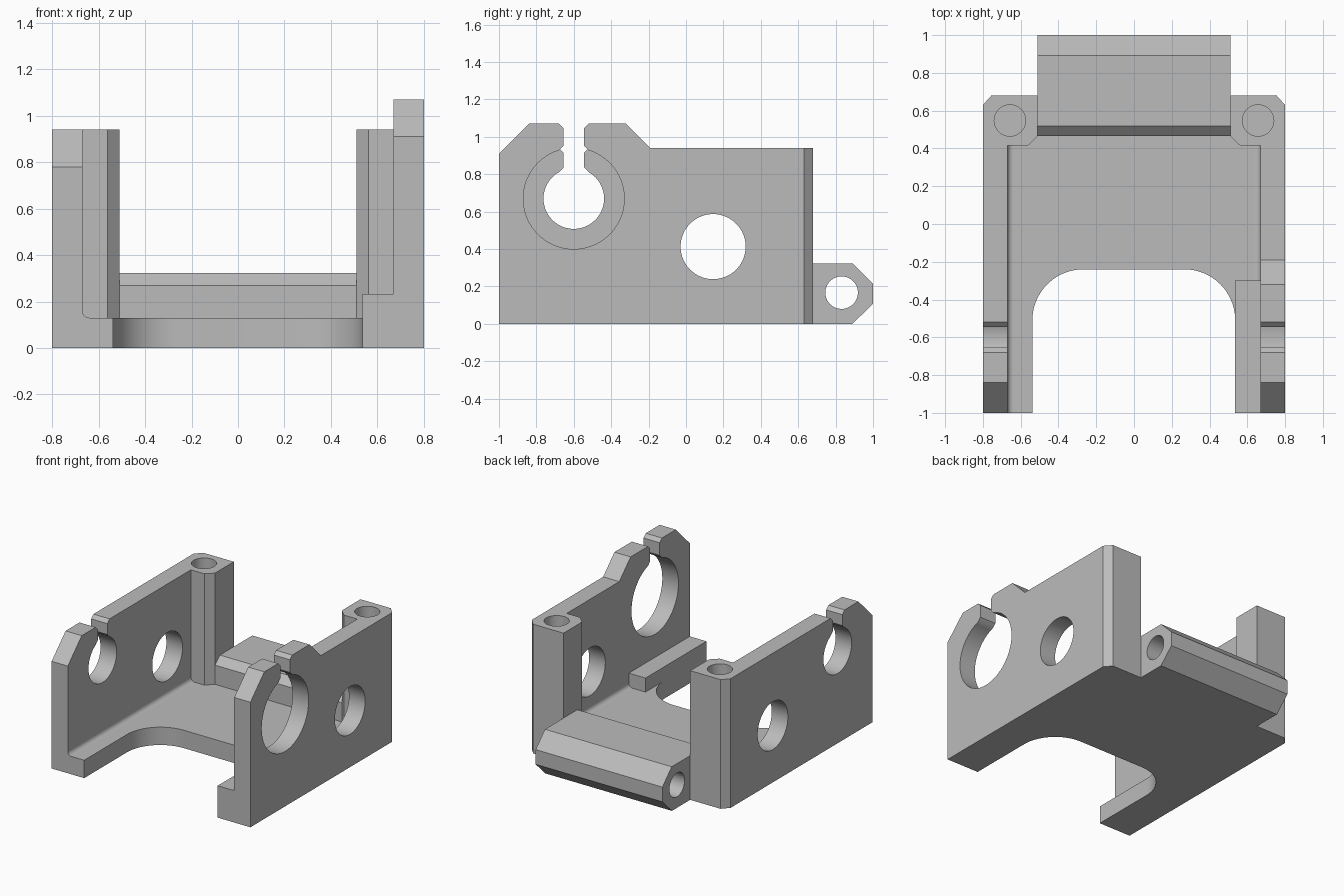
import bpy, bmesh, math

cube = bpy.data.objects.get("Cube")
if cube:
    bpy.data.objects.remove(cube, do_unlink=True)

grey = bpy.data.materials.new("plain grey")
grey.use_nodes = True
COLOUR = (0.5, 0.5, 0.5, 1)
grey.diffuse_color = COLOUR
grey.node_tree.nodes["Principled BSDF"].inputs["Base Color"].default_value = COLOUR

# Outer faces, inner wall faces and floor height
OUT, INN, FLOOR, WALL_TOP = 0.80, 0.67, 0.13, 0.94
LUG_X, POST_Y, LUG_Y = 0.51, 0.415, 0.465


def arc(cx, cy, r, start, end, n=24):
    """Points along an arc, angles in degrees."""
    angles = [math.radians(start + (end - start) * i / n) for i in range(n + 1)]
    return [(cx + r * math.cos(t), cy + r * math.sin(t)) for t in angles]


def prism(name, points, axis, lo, hi):
    """Extrude a closed outline along one axis."""
    place = {"x": lambda u, v, w: (w, u, v),
             "y": lambda u, v, w: (u, w, v),
             "z": lambda u, v, w: (u, v, w)}[axis]
    bm = bmesh.new()
    rings = [[bm.verts.new(place(u, v, w)) for u, v in points] for w in (lo, hi)]
    for ring in rings:
        bm.faces.new(ring)
    for i in range(len(points)):
        j = (i + 1) % len(points)
        bm.faces.new((rings[0][i], rings[0][j], rings[1][j], rings[1][i]))
    bmesh.ops.recalc_face_normals(bm, faces=bm.faces)
    mesh = bpy.data.meshes.new(name)
    bm.to_mesh(mesh)
    bm.free()
    mesh.materials.append(grey)
    obj = bpy.data.objects.new(name, mesh)
    bpy.context.collection.objects.link(obj)
    return obj


def drill(obj, centre, r, axis, lo, hi):
    """Cut a round hole and discard the cutter."""
    circle = arc(*centre, r, 0, 360, 64)[:-1]
    cutter = prism("hole_cutter", circle, axis, lo, hi)
    cutter.hide_render = True
    mod = obj.modifiers.new("hole", "BOOLEAN")
    mod.operation, mod.solver, mod.object = "DIFFERENCE", "EXACT", cutter
    bpy.context.view_layer.objects.active = obj
    bpy.ops.object.modifier_apply(modifier=mod.name)
    bpy.data.objects.remove(cutter, do_unlink=True)


def keyhole(top, r, cy=-0.6, cz=0.67, flare=0.08, half=0.055):
    """Slotted round opening, traced from the rear lip to the front lip."""
    meet = math.degrees(math.acos(flare / r))
    step = flare - half
    neck = cz + math.sqrt(r * r - flare * flare) + step
    lip = [(flare, top), (half, top - step), (half, neck)]
    return ([(cy + d, z) for d, z in lip]
            + arc(cy, cz, r, meet, -180 - meet, 64)
            + [(cy - d, z) for d, z in reversed(lip)])


parts = []

# Side walls: a tall one with a large bore and a low one with a small bore
low = [(-1, 0), (POST_Y, 0), (POST_Y, WALL_TOP)]
tall_edge = low + [(-0.19, WALL_TOP), (-0.32, 1.07)] + keyhole(1.07, 0.27) \
    + [(-0.84, 1.07), (-1, 0.91)]
low_edge = low + keyhole(WALL_TOP, 0.162) + [(-0.84, WALL_TOP), (-1, 0.78)]
for name, edge, lo, hi in (("left_wall", tall_edge, INN, OUT),
                           ("right_wall", low_edge, -OUT, -INN)):
    wall = prism(name, edge, "x", lo, hi)
    drill(wall, (0.145, 0.413), 0.174, "x", lo - 0.1, hi + 0.1)
    parts.append(wall)

# Corner posts with blind screw holes
post = [(OUT, POST_Y), (OUT, 0.63), (0.755, 0.68), (LUG_X, 0.68),
        (LUG_X, LUG_Y), (0.562, POST_Y)]
for name, side in (("left_post", 1), ("right_post", -1)):
    obj = prism(name, [(side * x, y) for x, y in post], "z", 0, WALL_TOP)
    drill(obj, (side * 0.657, 0.548), 0.083, "z", 0.4, 1.1)
    parts.append(obj)

# Floor plate with a rounded front cutout
floor = ([(-INN, -1), (-0.538, -1)]
         + arc(-0.268, -0.51, 0.27, 180, 90)
         + arc(0.266, -0.51, 0.27, 90, 0)
         + [(0.536, -1), (INN, -1), (INN, POST_Y), (0.562, POST_Y),
            (LUG_X, LUG_Y), (-LUG_X, LUG_Y), (-0.562, POST_Y), (-INN, POST_Y)])
parts.append(prism("floor_plate", floor, "z", 0, FLOOR))

# Raised rail along the tall wall
rail = [(0.536, FLOOR), (INN, FLOOR), (INN, 0.232), (0.536, 0.232)]
parts.append(prism("left_rail", rail, "y", -1, -0.3))

# Small fillets where walls meet the floor
r = 0.03
fillet = [(INN, FLOOR)] + arc(INN - r, FLOOR + r, r, -90, 0, 8)
for name, side, start in (("left_fillet", 1, -0.3), ("right_fillet", -1, -1)):
    parts.append(prism(name, [(side * x, z) for x, z in fillet], "y", start, POST_Y))

# Rear hinge lug with a cross hole
lug = [(LUG_Y, 0), (0.89, 0), (1, 0.108), (1, 0.215), (0.893, 0.322),
       (0.52, 0.322), (LUG_Y, 0.27)]
hinge = prism("hinge_lug", lug, "x", -LUG_X, LUG_X)
drill(hinge, (0.832, 0.167), 0.087, "x", -0.7, 0.7)
parts.append(hinge)

# Smooth bores, sharp edges
bpy.ops.object.select_all(action="DESELECT")
for obj in parts:
    obj.select_set(True)
bpy.context.view_layer.objects.active = parts[0]
bpy.ops.object.shade_smooth_by_angle(angle=math.radians(30))
